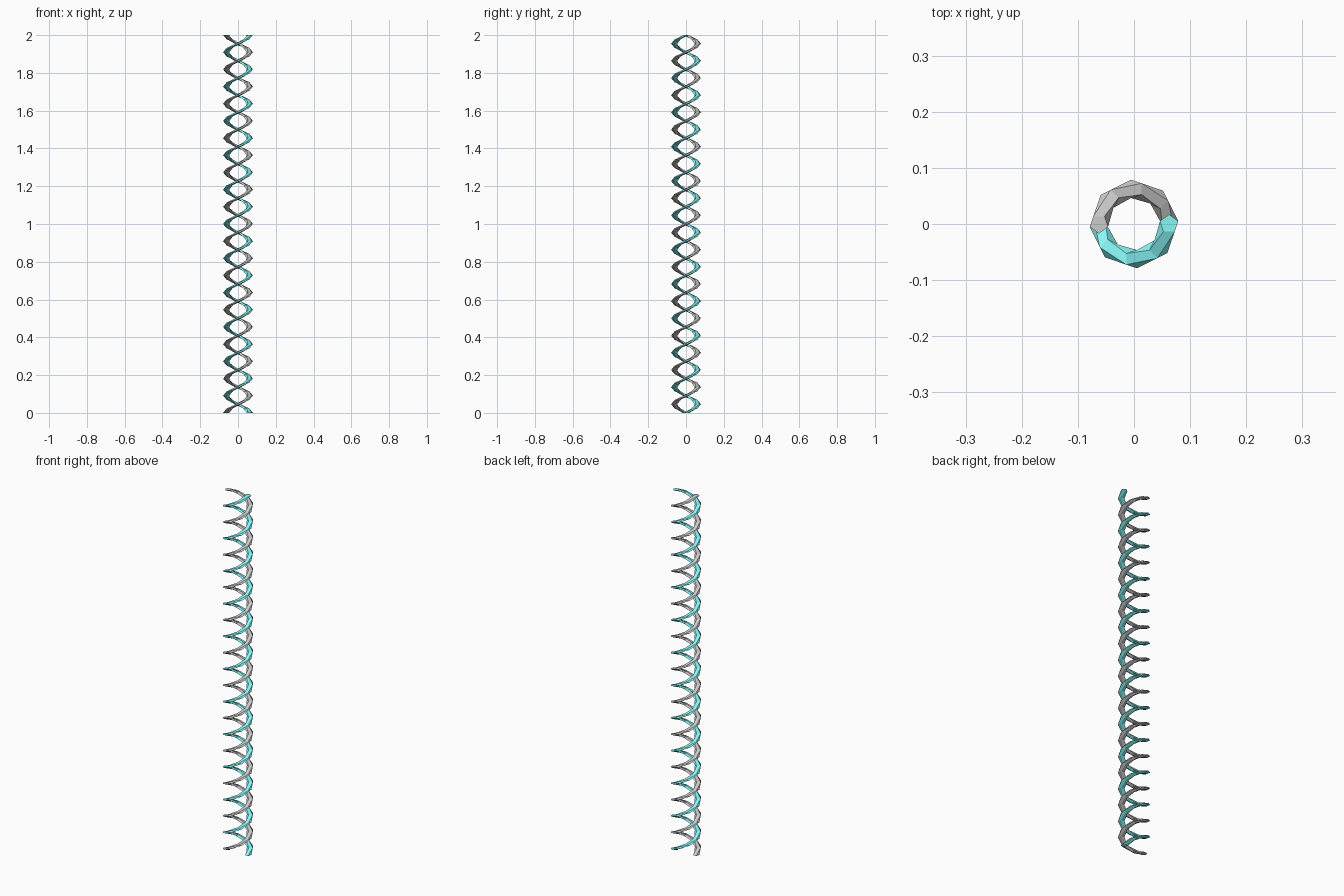
import bpy, bmesh, math

if "Cube" in bpy.data.objects:
    bpy.data.objects.remove(bpy.data.objects["Cube"])

HEIGHT, TURNS, STEPS = 2.0, 11, 8      # eight straight segments per turn
COIL_R, TUBE_R, SIDES = 0.0625, 0.017, 5


def helix_strand(name, start, color=None):
    """Horizontal pentagon swept up a right-handed helix."""
    bm = bmesh.new()
    rings = []
    count = TURNS * STEPS
    for i in range(count + 1):
        a = start + math.tau * i / STEPS
        z = HEIGHT * i / count
        ring = []
        for k in range(SIDES):
            # one corner points forward along the coil
            t = math.pi / 2 + math.tau * k / SIDES
            r, f = COIL_R + TUBE_R * math.cos(t), TUBE_R * math.sin(t)
            ring.append(bm.verts.new((r * math.cos(a) - f * math.sin(a),
                                      r * math.sin(a) + f * math.cos(a), z)))
        rings.append(ring)
    # side walls
    for lo, hi in zip(rings, rings[1:]):
        for k in range(SIDES):
            n = (k + 1) % SIDES
            bm.faces.new((lo[k], lo[n], hi[n], hi[k]))
    # end caps
    bm.faces.new(rings[0][::-1])
    bm.faces.new(rings[-1])
    bmesh.ops.recalc_face_normals(bm, faces=bm.faces[:])
    mesh = bpy.data.meshes.new(name)
    bm.to_mesh(mesh)
    bm.free()
    obj = bpy.data.objects.new(name, mesh)
    bpy.context.collection.objects.link(obj)
    if color:
        mat = bpy.data.materials.new(name + "_color")
        mat.diffuse_color = color
        mat.use_nodes = True
        mat.node_tree.nodes["Principled BSDF"].inputs["Base Color"].default_value = mat.diffuse_color
        mesh.materials.append(mat)
    return obj


# two interlocked strands, half a turn apart
helix_strand("teal_strand", 0.0, (0.25, 0.92, 0.92, 1.0))
helix_strand("grey_strand", math.pi)
